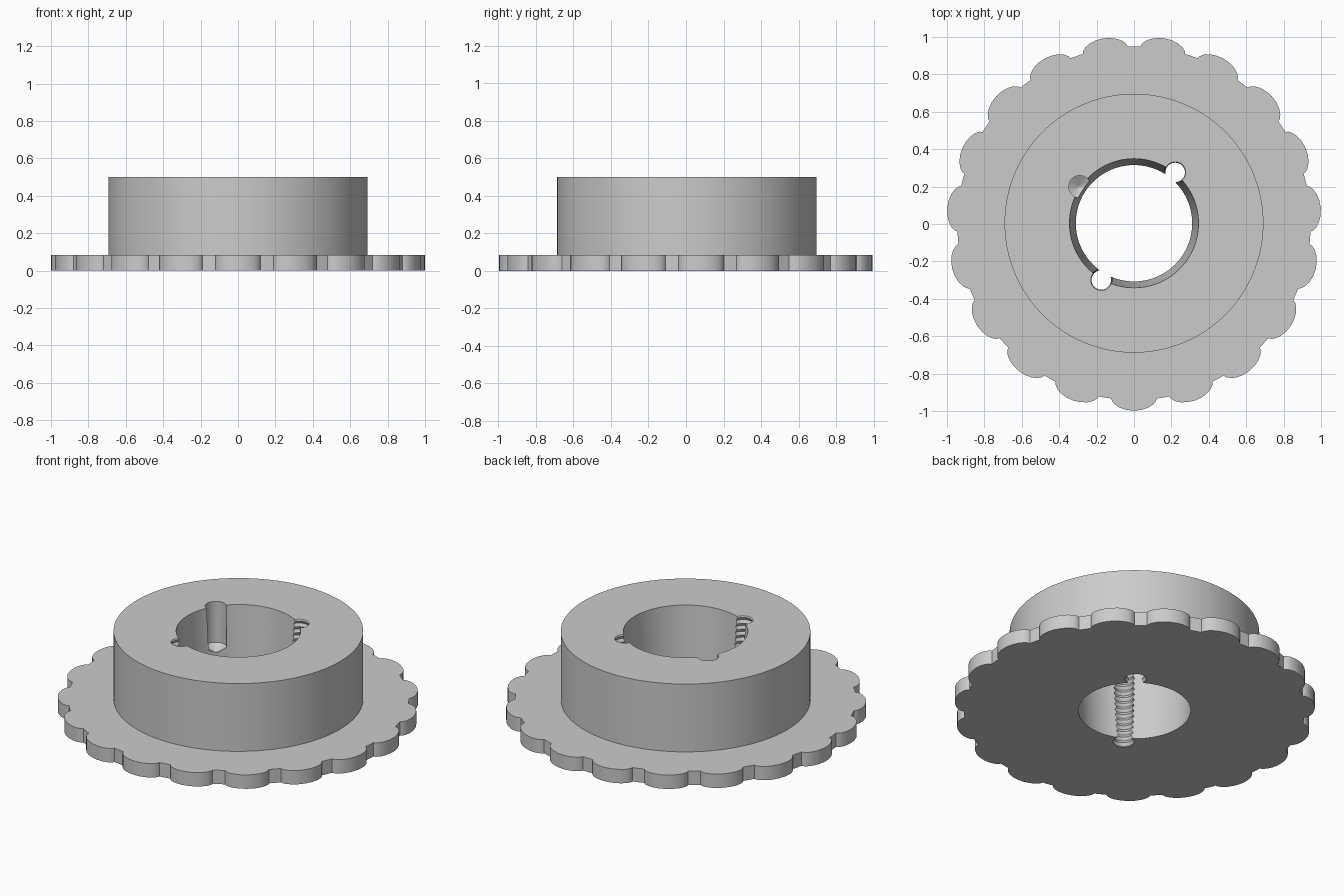
import bpy, bmesh, math
from math import sin, cos, pi, radians

cube = bpy.data.objects.get("Cube")
if cube:
    bpy.data.objects.remove(cube, do_unlink=True)

TEETH, STEPS = 19, 11
ROOT, TIP = 0.945, 1.002
HUB_R, BORE_TOP, BORE_BOTTOM = 0.692, 0.345, 0.311
PLATE_Z, HUB_Z = 0.085, 0.5
CENTRE_Y = 0.004

steel = bpy.data.materials.new("grey steel")
steel.use_nodes = True
colour = (0.6, 0.6, 0.6, 1)
steel.diffuse_color = colour
steel.node_tree.nodes["Principled BSDF"].inputs["Base Color"].default_value = colour


def make_object(name, bm):
    bmesh.ops.recalc_face_normals(bm, faces=bm.faces)
    mesh = bpy.data.meshes.new(name)
    bm.to_mesh(mesh)
    bm.free()
    mesh.materials.append(steel)
    ob = bpy.data.objects.new(name, mesh)
    bpy.context.collection.objects.link(ob)
    return ob


def bridge(bm, a, b):
    n = len(a)
    for i in range(n):
        j = (i + 1) % n
        bm.faces.new((a[i], a[j], b[j], b[i]))


# Scalloped tooth outline as (angle, radius); a notch sits at the back (+y)
outline = []
for k in range(TEETH):
    outline.append((2 * pi * k / TEETH, ROOT))
    for s in range(STEPS):
        a = -pi / 2 + pi * s / (STEPS - 1)
        lift = max(cos(a), 0) ** 1.2
        outline.append((2 * pi * (k + 0.5 + 0.39 * sin(a)) / TEETH,
                        ROOT + (TIP - ROOT) * lift))

# Body: toothed plate, hub and tapered bore lofted as one closed ring
bm = bmesh.new()


def ring(z, radius=None):
    return [bm.verts.new(((radius or r) * sin(a), (radius or r) * cos(a) + CENTRE_Y, z))
            for a, r in outline]


loops = [ring(0), ring(PLATE_Z), ring(PLATE_Z, HUB_R), ring(HUB_Z, HUB_R),
         ring(HUB_Z, BORE_TOP), ring(0, BORE_BOTTOM)]
for i, loop in enumerate(loops):
    bridge(bm, loop, loops[(i + 1) % len(loops)])
body = make_object("toothed_wheel", bm)


def lathe_cutter(name, angle, profile, segments=32):
    """Solid of revolution on the bore wall from (radius, z) pairs."""
    x, y = 0.35 * cos(angle), 0.35 * sin(angle) + CENTRE_Y
    bm = bmesh.new()
    rows = [[bm.verts.new((x + r * cos(2 * pi * i / segments),
                           y + r * sin(2 * pi * i / segments), z))
             for i in range(segments)] for r, z in profile]
    for a, b in zip(rows, rows[1:]):
        bridge(bm, a, b)
    bm.faces.new(rows[0])
    bm.faces.new(rows[-1])
    ob = make_object(name, bm)
    ob.hide_render = True
    return ob


# Two threaded through holes and one plain blind hole with a conical end
pitch = 0.036
thread = [(0.052 if i % 2 else 0.062, -0.03 + i * pitch / 2) for i in range(32)]
blind = [(0.003, 0.215), (0.059, 0.25), (0.059, 0.56)]
cutters = [lathe_cutter("threaded_hole_back", radians(51), thread),
           lathe_cutter("threaded_hole_front", radians(240), thread),
           lathe_cutter("blind_hole", radians(146), blind)]

bpy.ops.object.select_all(action="DESELECT")
bpy.context.view_layer.objects.active = body
body.select_set(True)
for cutter in cutters:
    mod = body.modifiers.new(cutter.name, "BOOLEAN")
    mod.operation = "DIFFERENCE"
    mod.solver = "EXACT"
    mod.object = cutter
    bpy.ops.object.modifier_apply(modifier=mod.name)
for cutter in cutters:
    bpy.data.objects.remove(cutter, do_unlink=True)

bpy.ops.object.shade_smooth_by_angle(angle=radians(30))
